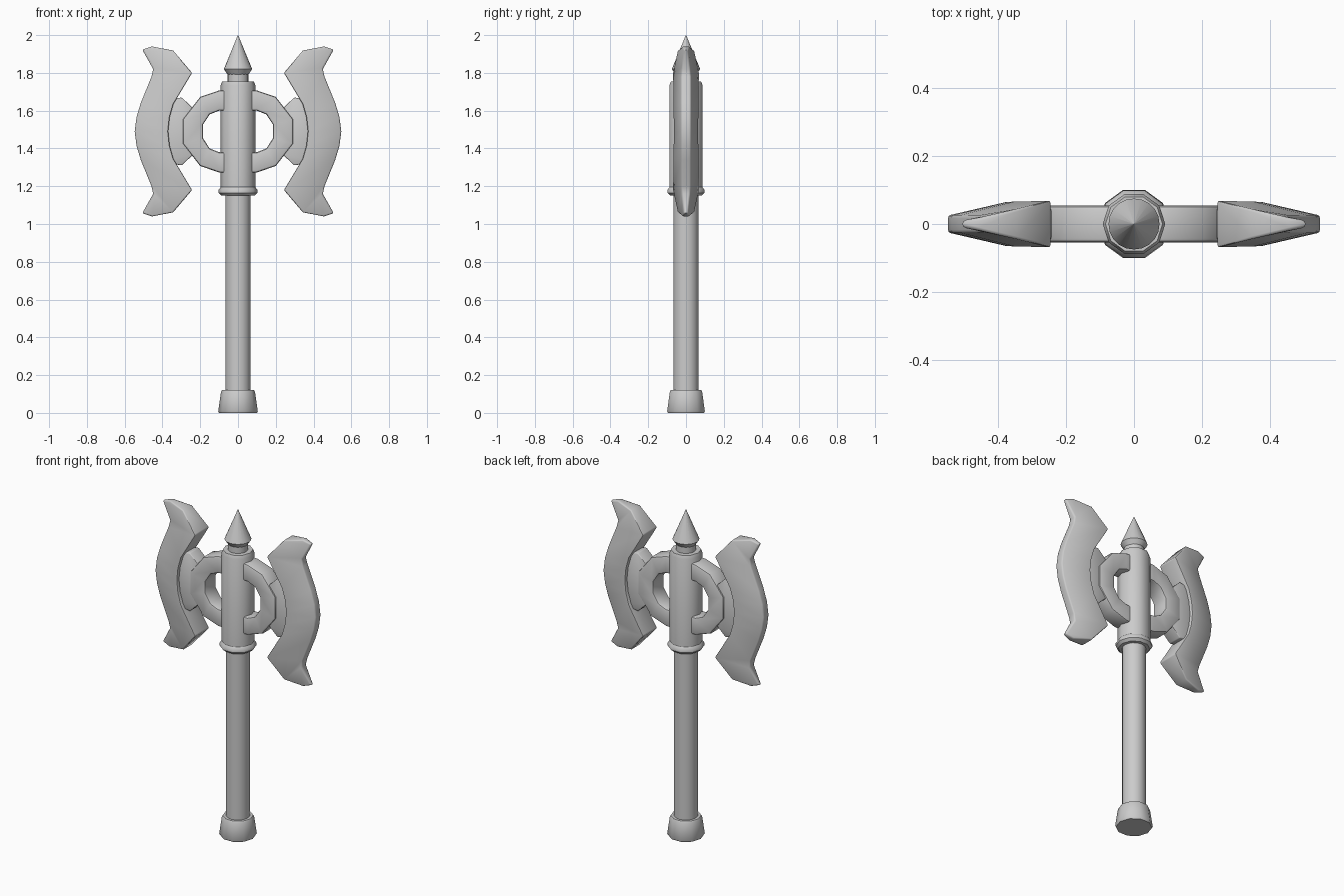
import bpy
import bmesh
from math import cos, sin, pi, radians

if "Cube" in bpy.data.objects:
    bpy.data.objects.remove(bpy.data.objects["Cube"], do_unlink=True)

grey = bpy.data.materials.new("light_grey")
grey.use_nodes = True
grey.diffuse_color = (0.6, 0.6, 0.6, 1)
grey.node_tree.nodes["Principled BSDF"].inputs["Base Color"].default_value = (0.6, 0.6, 0.6, 1)

MID = 1.49  # height of the axe head's centre


def finish(name, bm, bevel=0.0, angle=40):
    """Turn a bmesh into a shaded object with an optional bevel."""
    bmesh.ops.remove_doubles(bm, verts=bm.verts, dist=0.0001)
    bmesh.ops.recalc_face_normals(bm, faces=bm.faces)
    mesh = bpy.data.meshes.new(name)
    bm.to_mesh(mesh)
    bm.free()
    obj = bpy.data.objects.new(name, mesh)
    bpy.context.collection.objects.link(obj)
    mesh.materials.append(grey)
    bpy.ops.object.select_all(action="DESELECT")
    obj.select_set(True)
    bpy.context.view_layer.objects.active = obj
    if bevel:
        mod = obj.modifiers.new("soft_edges", "BEVEL")
        mod.width = bevel
        mod.segments = 2
        mod.limit_method = "ANGLE"
        mod.angle_limit = radians(50)
        bpy.ops.object.modifier_apply(modifier=mod.name)
    bpy.ops.object.shade_smooth_by_angle(angle=radians(angle))
    return obj


def skin(bm, rings):
    """Join successive closed rings of points and cap both ends."""
    loops = [[bm.verts.new(p) for p in ring] for ring in rings]
    for a, b in zip(loops, loops[1:]):
        for i in range(len(a)):
            j = (i + 1) % len(a)
            bm.faces.new((a[i], a[j], b[j], b[i]))
    bm.faces.new(loops[0])
    bm.faces.new(loops[-1])


def lathe(name, profile, sides=10):
    """Turned part from (radius, height) pairs."""
    bm = bmesh.new()
    turns = [2 * pi * i / sides for i in range(sides)]
    skin(bm, [[(r * cos(t), r * sin(t), z) for t in turns] for r, z in profile])
    return finish(name, bm)


def mirrored(half):
    """Complete a top-to-middle list of (x, rise, ...) with its lower half."""
    return half + [(p[0], -p[1], *p[2:]) for p in reversed(half) if p[1] > 0]


# Handle, from pommel to spike
lathe("pommel", [(0.1, 0), (0.105, 0.008), (0.09, 0.112), (0.085, 0.12)])
lathe("shaft", [(0.067, 0.1), (0.067, 1.2)], 16)
lathe("collar", [(0.088, 1.15), (0.103, 1.165), (0.103, 1.18), (0.092, 1.195)])
lathe("sleeve", [(0.092, 1.17), (0.092, 1.735), (0.084, 1.755)])
lathe("spike_neck", [(0.056, 1.74), (0.056, 1.8)], 16)
lathe("spike", [(0.054, 1.79), (0.075, 1.82), (0.001, 2.0)], 20)

# Half rings beside the sleeve: outer x, rise, inner x, rise
arc_outer = mirrored([(0.03, 0.22), (0.1, 0.217), (0.2, 0.183), (0.292, 0.065)])
arc_inner = mirrored([(0.03, 0.112), (0.1, 0.11), (0.15, 0.09), (0.186, 0.035)])

# Blade stations: inner x, rise, half thickness, outer x, rise, half thickness
stations = [
    (0.455, 0.45, 0.018, 0.507, 0.433, 0.01),
    (0.343, 0.428, 0.045, 0.449, 0.33, 0.022),
    (0.243, 0.31, 0.07, 0.458, 0.29, 0.025),
    (0.342, 0.145, 0.068, 0.514, 0.153, 0.025),
    (0.362, 0.075, 0.067, 0.537, 0.077, 0.025),
    (0.37, 0.0, 0.066, 0.547, 0.0, 0.025),
]
stations += [(a, -b, c, d, -e, f) for a, b, c, d, e, f in reversed(stations[:-1])]

# Bracket outline between ring and blade
bracket = mirrored([(0.24, 0.125), (0.298, 0.18), (0.4, 0.16)])

for side, s in (("left", 1), ("right", -1)):
    bm = bmesh.new()
    skin(bm, [[(s * xo, -0.054, MID + zo), (s * xo, 0.054, MID + zo),
               (s * xi, 0.054, MID + zi), (s * xi, -0.054, MID + zi)]
              for (xo, zo), (xi, zi) in zip(arc_outer, arc_inner)])
    finish(side + "_ring", bm, 0.012)

    bm = bmesh.new()
    skin(bm, [[(s * x, y, MID + z) for x, z in bracket] for y in (-0.045, 0.045)])
    finish(side + "_bracket", bm, 0.006)

    bm = bmesh.new()
    skin(bm, [[(s * xi, -ti, MID + zi), (s * xi, ti, MID + zi),
               (s * xo, to, MID + zo), (s * xo, -to, MID + zo)]
              for xi, zi, ti, xo, zo, to in stations])
    finish(side + "_blade", bm, 0.008, 50)
